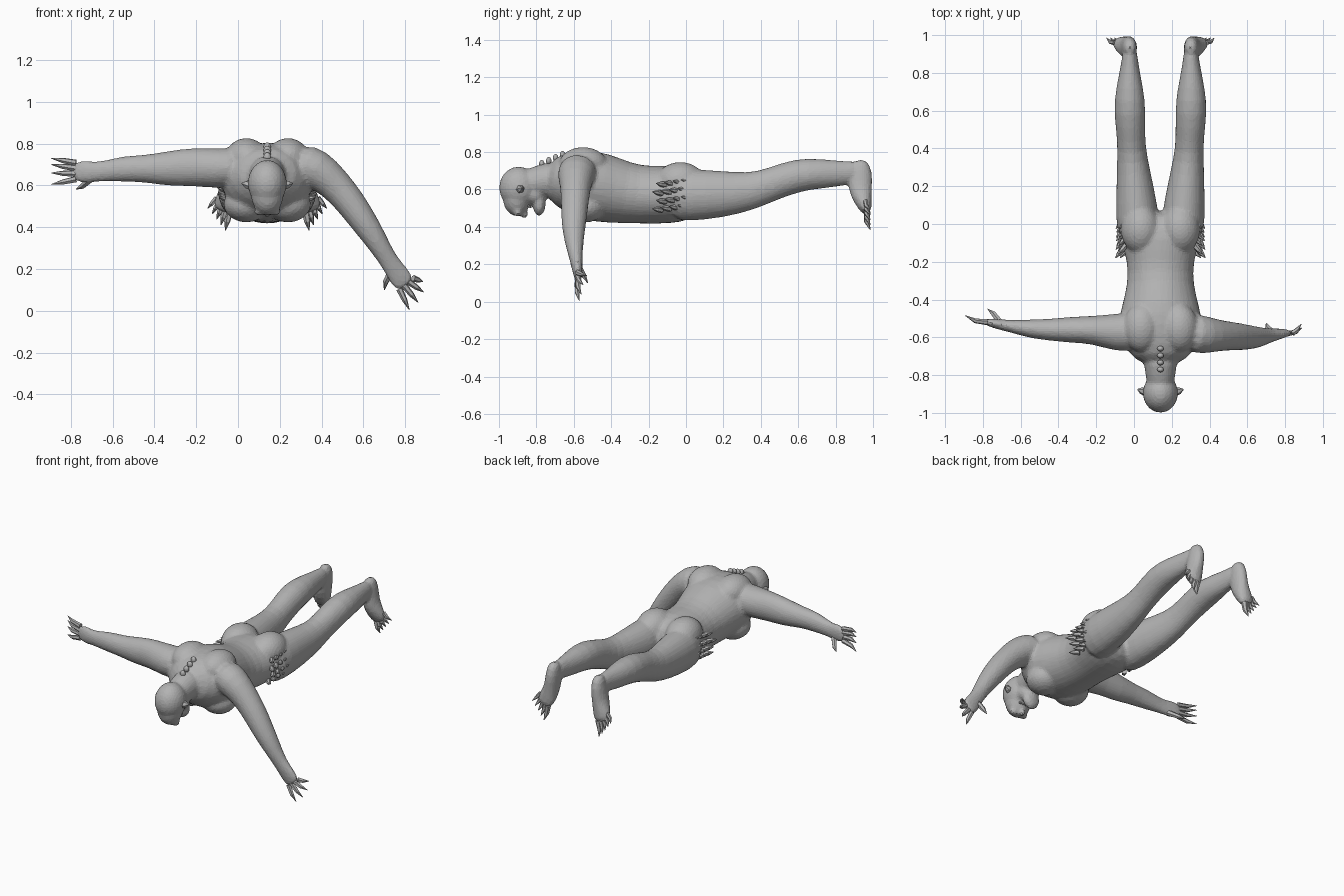
import bpy
import bmesh
import math
from mathutils import Vector, Matrix

cube = bpy.data.objects.get("Cube")
if cube:
    bpy.data.objects.remove(cube)

MID = 0.14  # the trunk sits off centre because the arms are uneven
SIDES = (-1, 1)

skin = bpy.data.materials.new("grey clay")
skin.use_nodes = True
grey = (0.45, 0.45, 0.45, 1)
skin.diffuse_color = grey
skin.node_tree.nodes["Principled BSDF"].inputs["Base Color"].default_value = grey


def loft(bm, stations, side, count=12, grow=1.0):
    """Skin elliptical rings (x, y, z, radius along side, other radius)."""
    points = [Vector(s[:3]) for s in stations]
    rings = []
    for i, s in enumerate(stations):
        tangent = (points[min(i + 1, len(points) - 1)] - points[max(i - 1, 0)]).normalized()
        u = Vector(side)
        u = (u - tangent * u.dot(tangent)).normalized()
        v = tangent.cross(u)
        ring = []
        for k in range(count):
            a = math.tau * k / count
            offset = u * math.cos(a) * s[3] + v * math.sin(a) * s[4]
            ring.append(bm.verts.new(points[i] + offset * grow))
        rings.append(ring)
    for low, high in zip(rings, rings[1:]):
        for k in range(count):
            n = (k + 1) % count
            bm.faces.new((low[k], low[n], high[n], high[k]))
    bm.faces.new(rings[0])
    bm.faces.new(rings[-1])


def ball(bm, centre, radii):
    m = Matrix.Translation(centre) @ Matrix.Diagonal((*radii, 1))
    bmesh.ops.create_uvsphere(bm, u_segments=16, v_segments=10, radius=1.03, matrix=m)


def spike(bm, base, tip, radius, bend=(0, 0, 0)):
    """Tapered, slightly bent digit or thorn."""
    base, tip = Vector(base), Vector(tip)
    middle = base.lerp(tip, 0.55) + Vector(bend)
    stations = [(*base, radius, radius),
                (*middle, radius * 0.8, radius * 0.8),
                (*tip, radius * 0.1, radius * 0.1)]
    loft(bm, stations, (0.3, 1, 0.2), 6)


def finish(name, bm):
    bmesh.ops.recalc_face_normals(bm, faces=bm.faces)
    mesh = bpy.data.meshes.new(name)
    bm.to_mesh(mesh)
    bm.free()
    mesh.materials.append(skin)
    obj = bpy.data.objects.new(name, mesh)
    bpy.context.collection.objects.link(obj)
    return obj


def at_mid(rows, s=1):
    return [(MID + s * r[0], *r[1:]) for r in rows]


body = bmesh.new()

# Trunk, neck to hips
trunk = [(0, -.75, .67, .09, .09), (0, -.67, .655, .18, .14), (0, -.57, .63, .23, .18),
         (0, -.45, .61, .205, .185), (0, -.32, .58, .17, .16), (0, -.2, .57, .17, .15),
         (0, -.08, .575, .21, .155), (0, .02, .565, .19, .13), (0, .07, .57, .1, .08)]
loft(body, at_mid(trunk), (1, 0, 0), 16, 1.04)

# Neck and head
neck = [(0, -.9, .62, .07, .07), (0, -.8, .64, .075, .085), (0, -.66, .66, .11, .11)]
loft(body, at_mid(neck), (1, 0, 0), 12, 1.04)
ball(body, (MID, -.895, .61), (.094, .105, .11))
ball(body, (MID, -.905, .555), (.078, .075, .095))
ball(body, (MID, -.785, .525), (.058, .035, .065))
ball(body, (MID, -.82, .57), (.07, .07, .05))
ball(body, (MID, -.865, .47), (.018, .022, .025))

leg = [(.11, -.1, .57, .105, .14), (.122, .03, .57, .118, .14), (.135, .2, .575, .098, .125),
       (.15, .35, .59, .08, .1), (.155, .45, .625, .073, .088), (.163, .6, .68, .086, .09),
       (.163, .72, .685, .073, .08), (.163, .85, .685, .044, .065), (.16, .94, .7, .038, .055)]
foot = [(.16, .935, .765, .03, .035), (.163, .935, .69, .043, .065), (.172, .928, .6, .043, .066),
        (.195, .95, .53, .058, .045), (.215, .968, .47, .05, .025)]

for s in SIDES:
    # Shoulder blade, chest, buttock and brow masses
    ball(body, (MID + s * .1, -.55, .735), (.1, .13, .09))
    ball(body, (MID + s * .1, -.54, .51), (.11, .11, .085))
    ball(body, (MID + s * .105, -.03, .645), (.105, .13, .1))
    ball(body, (MID + s * .035, -.9, .475), (.03, .022, .02))
    # Legs and hanging feet
    loft(body, at_mid(leg, s), (1, 0, 0), 12, 1.04)
    loft(body, at_mid(foot, s), (1, 0, 0), 12, 1.04)

# Right arm reaches out level, left arm hangs down and out
right_arm = [(.03, -.57, .69, .11, .1), (-.1, -.575, .68, .1, .095), (-.22, -.56, .69, .073, .092),
             (-.33, -.56, .68, .07, .085), (-.45, -.56, .68, .057, .064), (-.55, -.555, .68, .05, .063),
             (-.66, -.54, .665, .031, .045), (-.72, -.53, .665, .028, .056), (-.8, -.515, .667, .018, .05)]
left_arm = [(.27, -.57, .72, .11, .1), (.38, -.59, .68, .1, .098), (.46, -.59, .61, .08, .08),
            (.53, -.595, .53, .075, .074), (.6, -.6, .43, .067, .066), (.66, -.6, .34, .055, .055),
            (.72, -.59, .24, .036, .042), (.77, -.58, .17, .028, .056), (.81, -.575, .11, .018, .052)]
for arm in (right_arm, left_arm):
    loft(body, arm, (0, 1, 0), 12, 1.04)

# Fuse the masses into one faceted sculpt
obj = finish("body", body)
obj.modifiers.new("round", "SUBSURF").levels = 1
obj.modifiers["round"].render_levels = 1
remesh = obj.modifiers.new("fuse", "REMESH")
remesh.mode = "VOXEL"
remesh.voxel_size = 0.011
relax = obj.modifiers.new("relax", "SMOOTH")
relax.factor = 0.5
relax.iterations = 5
obj.modifiers.new("facets", "DECIMATE").ratio = 0.25

# Right hand fingers and thumb
bm = bmesh.new()
for i, tip_z in enumerate((.605, .66, .7, .73)):
    spike(bm, (-.775, -.52, .63 + i * .026), (-.893, -.485, tip_z), .016, (0, -.012, 0))
spike(bm, (-.705, -.525, .63), (-.775, -.45, .582), .018, (0, .008, -.006))
finish("right_fingers", bm)

# Left hand fingers and thumb
bm = bmesh.new()
left_tips = ((.82, -.57, .005), (.862, -.56, .04), (.888, -.55, .09), (.885, -.53, .14))
for i, tip in enumerate(left_tips):
    spike(bm, (.772 + i * .022, -.58, .105 + i * .017), tip, .016, (0, -.008, 0))
spike(bm, (.735, -.575, .19), (.7, -.525, .1), .018, (-.008, 0, 0))
finish("left_fingers", bm)

for s, label in zip(SIDES, ("right", "left")):
    # Toes fan outward from big to small
    bm = bmesh.new()
    for i in range(5):
        t = i / 4
        base = Vector((.182, .968, .48)).lerp(Vector((.242, .96, .54)), t)
        tip = Vector((.2, .985, .385)).lerp(Vector((.285, .985, .49)), t)
        base.x, tip.x = MID + s * base.x, MID + s * tip.x
        spike(bm, base, tip, .019 - .005 * t, (0, -.01, 0))
    finish(label + "_toes", bm)

    # Thorn cluster on the hip, swept toward the head
    bm = bmesh.new()
    for row in range(4):
        for col in range(4):
            y = -.13 + col * .045 + (row % 2) * .02
            z = .49 + row * .045 + col * .006
            x = .2 - abs(z - .57) * .35
            spike(bm, (MID + s * x, y, z), (MID + s * (x + .042), y - .05, z + .008), .017)
    finish(label + "_hip_thorns", bm)

    # Pointed ear
    bm = bmesh.new()
    spike(bm, (MID + s * .075, -.89, .6), (MID + s * .122, -.875, .61), .024)
    finish(label + "_ear", bm)

# Nubs along the upper spine
bm = bmesh.new()
for i in range(4):
    y = -.66 - i * .037
    ball(bm, (MID, y, .785 - i * .016), (.017, .014, .02))
finish("spine_nubs", bm)

# Teeth in the open mouth
bm = bmesh.new()
for i in range(-2, 3):
    spike(bm, (MID + i * .018, -.845, .515), (MID + i * .018, -.825, .5), .007)
finish("teeth", bm)
